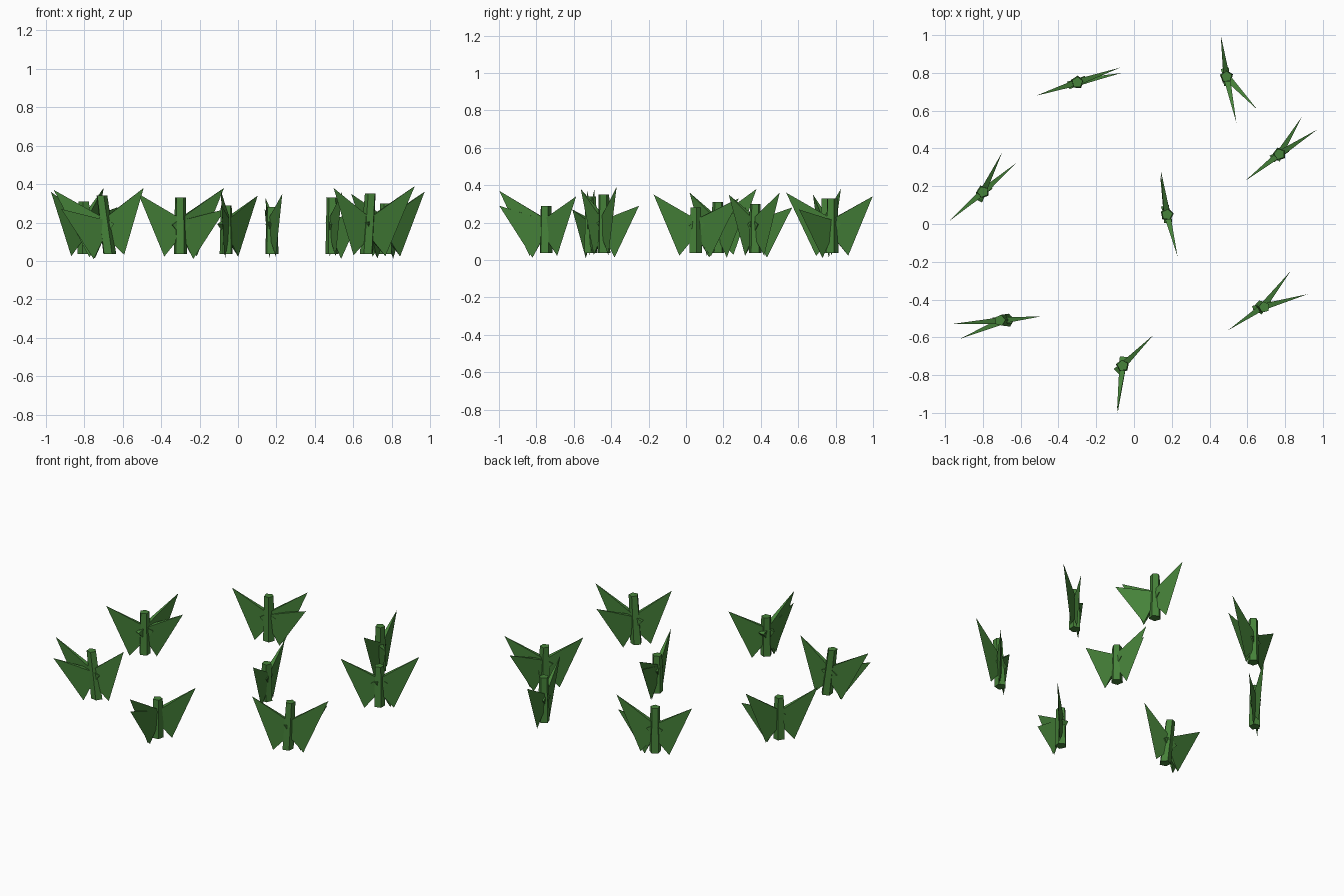
import bpy, bmesh, math
from mathutils import Vector

cube = bpy.data.objects.get("Cube")
if cube:
    bpy.data.objects.remove(cube, do_unlink=True)

green = bpy.data.materials.new("leaf_green")
colour = (0.061, 0.223, 0.041, 1)
green.use_nodes = True
green.diffuse_color = colour
green.node_tree.nodes["Principled BSDF"].inputs["Base Color"].default_value = colour


def make_object(name, bm, location):
    """Turn a bmesh into a flat shaded green object."""
    bmesh.ops.recalc_face_normals(bm, faces=bm.faces)
    mesh = bpy.data.meshes.new(name)
    bm.to_mesh(mesh)
    bm.free()
    mesh.materials.append(green)
    obj = bpy.data.objects.new(name, mesh)
    obj.location = location
    bpy.context.collection.objects.link(obj)


def make_stem(name, location, height, twist, lean):
    """Five sided tapered post, its ends shifted apart sideways by the lean."""
    sides = 5
    bm = bmesh.new()
    rings = []
    for z, radius, shift in ((0.037, 0.036, -lean), (height, 0.03, lean)):
        ring = []
        for i in range(sides):
            a = math.radians(twist) + math.tau * i / sides
            ring.append(bm.verts.new((radius * math.cos(a) + shift, radius * math.sin(a), z)))
        rings.append(ring)
    low, high = rings
    bm.faces.new(low)
    bm.faces.new(high)
    for i in range(sides):
        j = (i + 1) % sides
        bm.faces.new((low[i], low[j], high[j], high[i]))
    make_object(name, bm, location)


def make_leaf(name, location, azimuth, reach, tip_z):
    """Thin three sided spike: a narrow upper face and a keel running to a low corner."""
    a = math.radians(azimuth)
    out = Vector((math.cos(a), math.sin(a), 0))
    side = Vector((-out.y, out.x, 0)) * 0.021
    up = Vector((0, 0, 1))
    hub = out * 0.02 + up * 0.107
    tip = out * reach + up * tip_z
    pitch = math.atan2(tip_z - 0.107, reach - 0.02) - math.radians(100)
    across = (out * math.cos(pitch) + up * math.sin(pitch)) * 0.108
    bm = bmesh.new()
    apex = bm.verts.new(tip)
    corners = (hub - across - side, hub - across + side, hub + across)
    base = [bm.verts.new(c) for c in corners]
    bm.faces.new(base)
    for i in range(3):
        bm.faces.new((base[i], base[(i + 1) % 3], apex))
    make_object(name, bm, location)


# Plants: x, y, stem height, stem twist, stem lean, then leaves (azimuth, reach, tip height)
plants = [
    (-0.30, 0.75, 0.33, 15, 0, ((198, 0.23, 0.35), (19, 0.24, 0.38), (12, 0.24, 0.27))),
    (0.49, 0.78, 0.33, 20, 0, ((98, 0.22, 0.34), (-78, 0.25, 0.36), (-47, 0.24, 0.27))),
    (0.77, 0.37, 0.3, 35, 0, ((218, 0.23, 0.35), (59, 0.23, 0.28), (33, 0.24, 0.36))),
    (-0.80, 0.17, 0.31, 40, 0, ((221, 0.23, 0.36), (64, 0.23, 0.38), (41, 0.23, 0.28))),
    (0.175, 0.05, 0.28, 10, 0, ((284, 0.23, 0.35), (98, 0.235, 0.33), (100, 0.21, 0.27))),
    (0.68, -0.44, 0.35, 30, 0.01, ((214, 0.22, 0.38), (52, 0.24, 0.29), (16, 0.25, 0.39))),
    (-0.69, -0.51, 0.34, 5, -0.02, ((6, 0.2, 0.38), (184, 0.27, 0.37), (203, 0.25, 0.27))),
    (-0.06, -0.75, 0.29, 25, 0, ((45, 0.23, 0.34), (263, 0.25, 0.37), (264, 0.25, 0.29))),
]

for n, (x, y, height, twist, lean, leaves) in enumerate(plants, 1):
    make_stem(f"plant_{n}_stem", (x, y, 0), height, twist, lean)
    for k, leaf in enumerate(leaves, 1):
        make_leaf(f"plant_{n}_leaf_{k}", (x, y, 0), *leaf)
